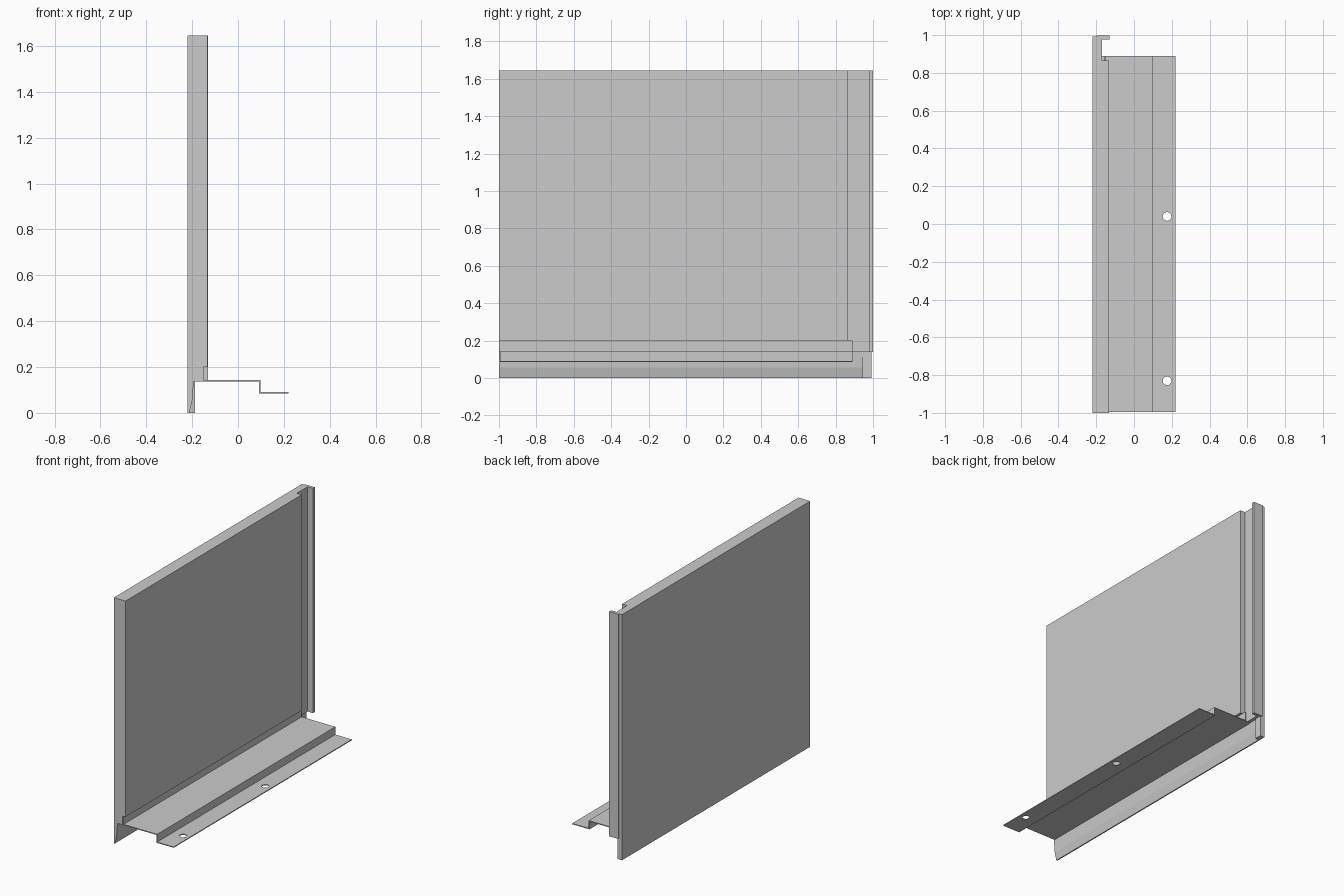
import bpy, bmesh
from mathutils import Vector

if "Cube" in bpy.data.objects:
    bpy.data.objects.remove(bpy.data.objects["Cube"])


def prism(name, pts, axis, lo, hi):
    """Extrude a profile: axis 'y' takes (x, z) points, axis 'z' takes (x, y) points."""
    bm = bmesh.new()
    place = (lambda p: (p[0], lo, p[1])) if axis == 'y' else (lambda p: (p[0], p[1], lo))
    face = bm.faces.new([bm.verts.new(place(p)) for p in pts])
    step = Vector((0, hi - lo, 0)) if axis == 'y' else Vector((0, 0, hi - lo))
    out = bmesh.ops.extrude_face_region(bm, geom=[face])
    bmesh.ops.translate(bm, vec=step, verts=[v for v in out['geom'] if isinstance(v, bmesh.types.BMVert)])
    bmesh.ops.recalc_face_normals(bm, faces=bm.faces)
    mesh = bpy.data.meshes.new(name)
    bm.to_mesh(mesh)
    bm.free()
    obj = bpy.data.objects.new(name, mesh)
    bpy.context.collection.objects.link(obj)
    return obj


BACK, FRONT = -0.22, -0.133
TOP, LIP_TOP, SHELF = 1.645, 0.20, 0.14


def panel_outline(face_x):
    # Panel, recessed end strip and hooked interlock at the far end
    return [(BACK, -1), (face_x, -1), (face_x, 0.865), (-0.17, 0.865),
            (-0.17, 0.978), (-0.13, 0.978), (-0.13, 0.999), (-0.198, 0.999),
            (-0.198, 0.992), (BACK, 0.992)]


# Main panel, and its stepped foot behind the tray lip
prism("panel", panel_outline(FRONT), 'z', LIP_TOP, TOP)
prism("panel_foot", panel_outline(-0.157), 'z', SHELF, LIP_TOP)

# Drip skirt under the panel, bevelled at the lower inside edge
prism("skirt", [(BACK, 0), (-0.212, 0), (-0.199, 0.055), (-0.193, SHELF), (BACK, SHELF)],
      'y', -1, 0.945)
prism("skirt_end_cap", [(BACK, 0), (-0.187, 0), (-0.187, SHELF), (BACK, SHELF)],
      'y', 0.945, 0.992)

# Bent sheet tray with upturned lip and stepped-down mounting flange
t = 0.006
tray = prism("tray", [
    (-0.193, SHELF), (-0.157, SHELF), (-0.157, LIP_TOP), (-0.157 + t, LIP_TOP),
    (-0.157 + t, SHELF + t / 2), (0.098, SHELF + t / 2), (0.098, 0.091), (0.22, 0.091),
    (0.22, 0.085), (0.092, 0.085), (0.092, SHELF - t / 2), (-0.193, SHELF - t / 2)],
    'y', -0.995, 0.89)

# Screw holes in the flange
for i, y in enumerate((0.04, -0.83)):
    bpy.ops.mesh.primitive_cylinder_add(vertices=32, radius=0.023, depth=0.04,
                                        location=(0.175, y, 0.088))
    cutter = bpy.context.object
    cutter.name = f"hole_cutter_{i + 1}"
    cutter.hide_render = True
    cutter.display_type = 'WIRE'
    cutter.hide_set(True)
    mod = tray.modifiers.new("screw_hole", 'BOOLEAN')
    mod.operation = 'DIFFERENCE'
    mod.solver = 'EXACT'
    mod.object = cutter
